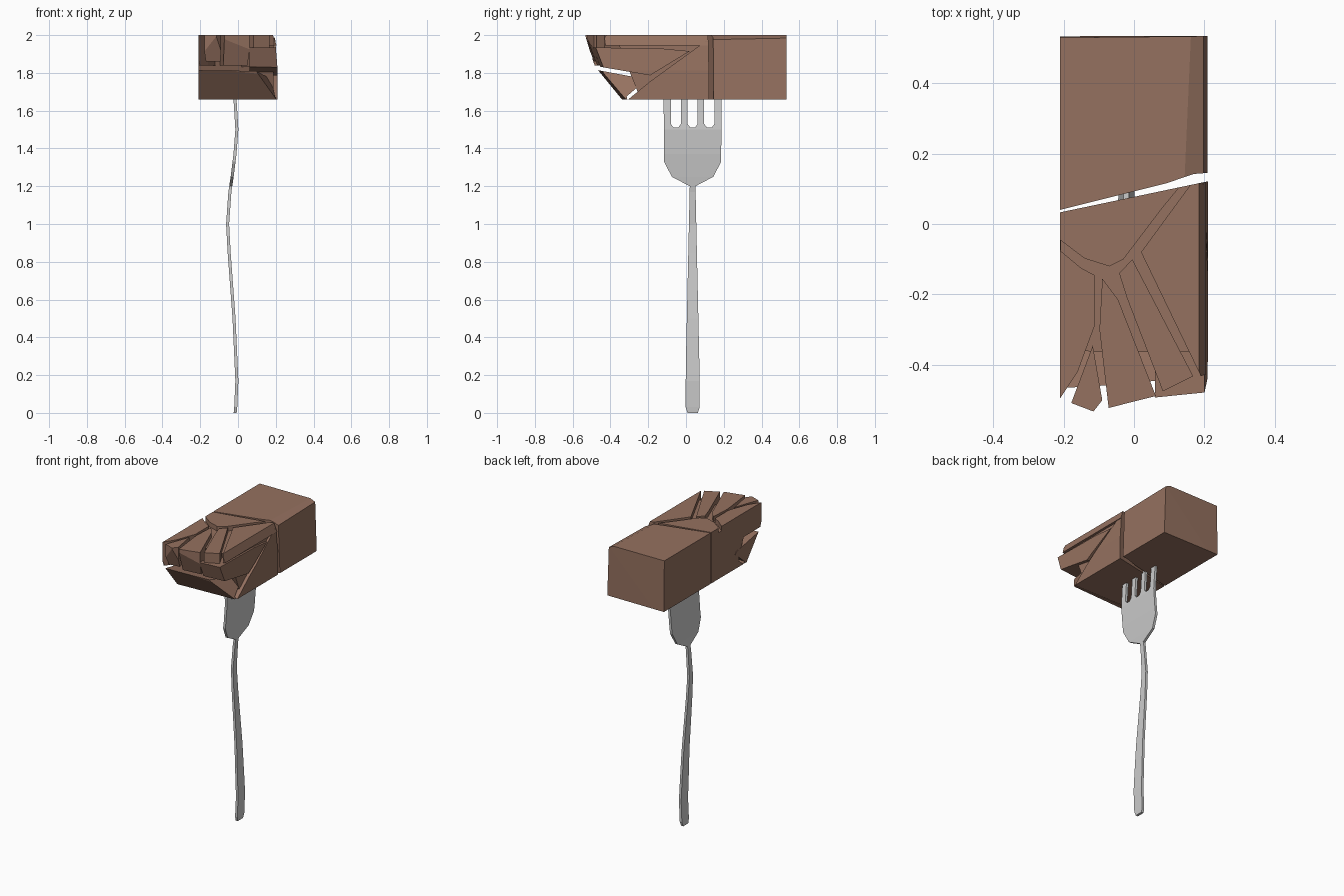
import bpy, bmesh
from mathutils import Vector

if "Cube" in bpy.data.objects:
    bpy.data.objects.remove(bpy.data.objects["Cube"])

brown = bpy.data.materials.new("brown_meat")
brown.diffuse_color = (0.30, 0.165, 0.115, 1)
brown.use_nodes = True
brown.node_tree.nodes["Principled BSDF"].inputs["Base Color"].default_value = brown.diffuse_color


def prism(poly, axis, lo, hi):
    """Extrude a 2D outline along x (outline is y,z) or z (outline is x,y)."""
    bm = bmesh.new()
    place = (lambda p, d: (d, *p)) if axis == 'x' else (lambda p, d: (*p, d))
    a = [bm.verts.new(place(p, lo)) for p in poly]
    b = [bm.verts.new(place(p, hi)) for p in poly]
    bm.faces.new(a[::-1])
    bm.faces.new(b)
    n = len(poly)
    for i in range(n):
        bm.faces.new((a[i], a[(i + 1) % n], b[(i + 1) % n], b[i]))
    return bm


def cut(bm, planes):
    """Slice away everything on the outer side of each (point, normal)."""
    for co, no in planes:
        res = bmesh.ops.bisect_plane(
            bm, geom=bm.verts[:] + bm.edges[:] + bm.faces[:], dist=1e-5,
            plane_co=co, plane_no=Vector(no).normalized(), clear_outer=True)
        edges = [e for e in res['geom_cut'] if isinstance(e, bmesh.types.BMEdge)]
        if edges:
            bmesh.ops.holes_fill(bm, edges=[e for e in bm.edges if e.is_boundary], sides=0)


def finish(name, bm, mat=None):
    bmesh.ops.recalc_face_normals(bm, faces=bm.faces[:])
    me = bpy.data.meshes.new(name)
    bm.to_mesh(me)
    bm.free()
    ob = bpy.data.objects.new(name, me)
    bpy.context.collection.objects.link(ob)
    if mat:
        me.materials.append(mat)
    return ob


# fork: flat outline in y,z, sliced at the bends and then curved in x
half = [(0.027, 0.0), (0.037, 0.03), (0.036, 0.25), (0.015, 1.2), (0.11, 1.25),
        (0.151, 1.33), (0.154, 1.75)]
cy = 0.035
outline = [(cy + w, z) for w, z in half]
for c in (0.0885, 0.0, -0.0885):          # slots between the four tines
    outline += [(cy + c + dy, z) for dy, z in
                ((0.027, 1.75), (0.027, 1.53), (0.012, 1.51),
                 (-0.012, 1.51), (-0.027, 1.53), (-0.027, 1.75))]
outline += [(cy - w, z) for w, z in half[::-1]]
bends = [(0, -0.015), (0.03, -0.012), (0.17, -0.006), (0.5, -0.021), (0.85, -0.047),
         (1.0, -0.055), (1.17, -0.043), (1.25, -0.031), (1.37, -0.016),
         (1.5, -0.006), (1.6, -0.012), (1.75, -0.022)]


def bend_x(z):
    for (z0, x0), (z1, x1) in zip(bends, bends[1:]):
        if z <= z1:
            return x0 + (x1 - x0) * (z - z0) / (z1 - z0)
    return bends[-1][1]


fork = prism(outline, 'x', -0.008, 0.008)
for z, _ in bends[1:-1]:
    bmesh.ops.bisect_plane(fork, geom=fork.verts[:] + fork.edges[:] + fork.faces[:],
                           dist=1e-5, plane_co=(0, 0, z), plane_no=(0, 0, 1))
for v in fork.verts:
    v.co.x += bend_x(v.co.z)
finish("fork", fork)

# back block of the chunk, with a shallow bevel along its right top edge
back = prism([(-0.21, 0.04), (0.09, 0.115), (0.17, 0.142), (0.208, 0.145),
              (0.208, 0.533), (-0.21, 0.533)], 'z', 1.66, 2.0)
cut(back, [((0.16, 0.5, 2.0), (0.45, -0.02, 1)), ((0.197, 0, 1.98), (1, 0, 0.035)),
           ((0.21, 0.533, 2.0), (-0.01, 1, 0.01))])
finish("back_block", back, brown)

# shared cuts: slanted crack behind the front part and the overhanging front end
crack = ((-0.21, 0.033, 0), (-0.21, 1, 0))
upper_front = ((-0.12, -0.535, 2.0), (0.10, -1, -0.38))
lower_front = ((0, -0.46, 1.82), (0.05, -1, -0.82))
right_lean = ((0.207, 0, 1.85), (1, 0, 0.08))

# pieces seen from the top: outline in x,y, bottom height
top_pieces = {
    "top_back_slab": ([(-0.21, 0.1), (-0.21, -0.045), (-0.14, -0.098), (-0.07, -0.12),
                       (-0.03, -0.1), (0.08, 0.045), (0.15, 0.13)], 1.80),
    "top_left_flake": ([(-0.21, -0.075), (-0.15, -0.125), (-0.112, -0.145), (-0.112, -0.29),
                        (-0.138, -0.36), (-0.16, -0.42), (-0.21, -0.495)], 1.84),
    "small_tip_flake": ([(-0.117, -0.345), (-0.09, -0.5), (-0.115, -0.532),
                         (-0.178, -0.508)], 1.86),
    "top_middle_flake": ([(-0.09, -0.155), (-0.045, -0.215), (0.062, -0.488),
                          (-0.072, -0.522), (-0.098, -0.3)], 1.84),
    "top_inner_flake": ([(-0.042, -0.14), (-0.005, -0.10), (0.168, -0.432),
                         (0.082, -0.475), (-0.02, -0.21)], 1.83),
    "top_right_flake": ([(0.02, -0.08), (0.168, 0.122), (0.207, 0.122), (0.207, -0.425),
                         (0.19, -0.432)], 1.945),
}
for name, (poly, z) in top_pieces.items():
    bm = prism(poly, 'z', z, 2.0)
    planes = [crack, upper_front, lower_front]
    if name == "top_right_flake":
        planes.append(((0.185, 0, 2.0), (1, 0, 0.35)))
    cut(bm, planes)
    finish(name, bm, brown)

# pieces seen from the right: outline in y,z, extent in x
side_pieces = {
    "side_flake": ([(-0.50, 1.935), (-0.12, 1.928), (0.02, 1.915), (-0.19, 1.787),
                    (-0.50, 1.84)], 0.06, 0.21),
    "lower_body": ([(0.16, 1.66), (0.16, 1.975), (0.10, 1.965), (-0.19, 1.755),
                    (-0.305, 1.66)], -0.21, 0.21),
    "lower_front_tip": ([(-0.55, 1.83), (-0.23, 1.77), (-0.22, 1.755), (-0.25, 1.73),
                         (-0.315, 1.675), (-0.31, 1.66), (-0.55, 1.66)], -0.21, 0.20),
}
for name, (poly, x0, x1) in side_pieces.items():
    bm = prism(poly, 'x', x0, x1)
    planes = [crack, upper_front, lower_front, right_lean]
    if name == "lower_front_tip":           # diagonal groove at the right corner
        planes.append(((0.19, -0.35, 1.67), (1, -0.25, 0.5)))
    cut(bm, planes)
    finish(name, bm, brown)

# core that forms the floors of the grooves
core = prism([(-0.208, 0.1), (-0.208, -0.33), (-0.14, -0.36), (0.07, -0.38),
              (0.188, -0.38), (0.188, 0.16)], 'z', 1.663, 1.968)
cut(core, [crack, ((0, -0.43, 1.82), (0.05, -1, -0.82)), ((0, -0.36, 1.96), (0, -1, -0.4))])
finish("groove_core", core, brown)
